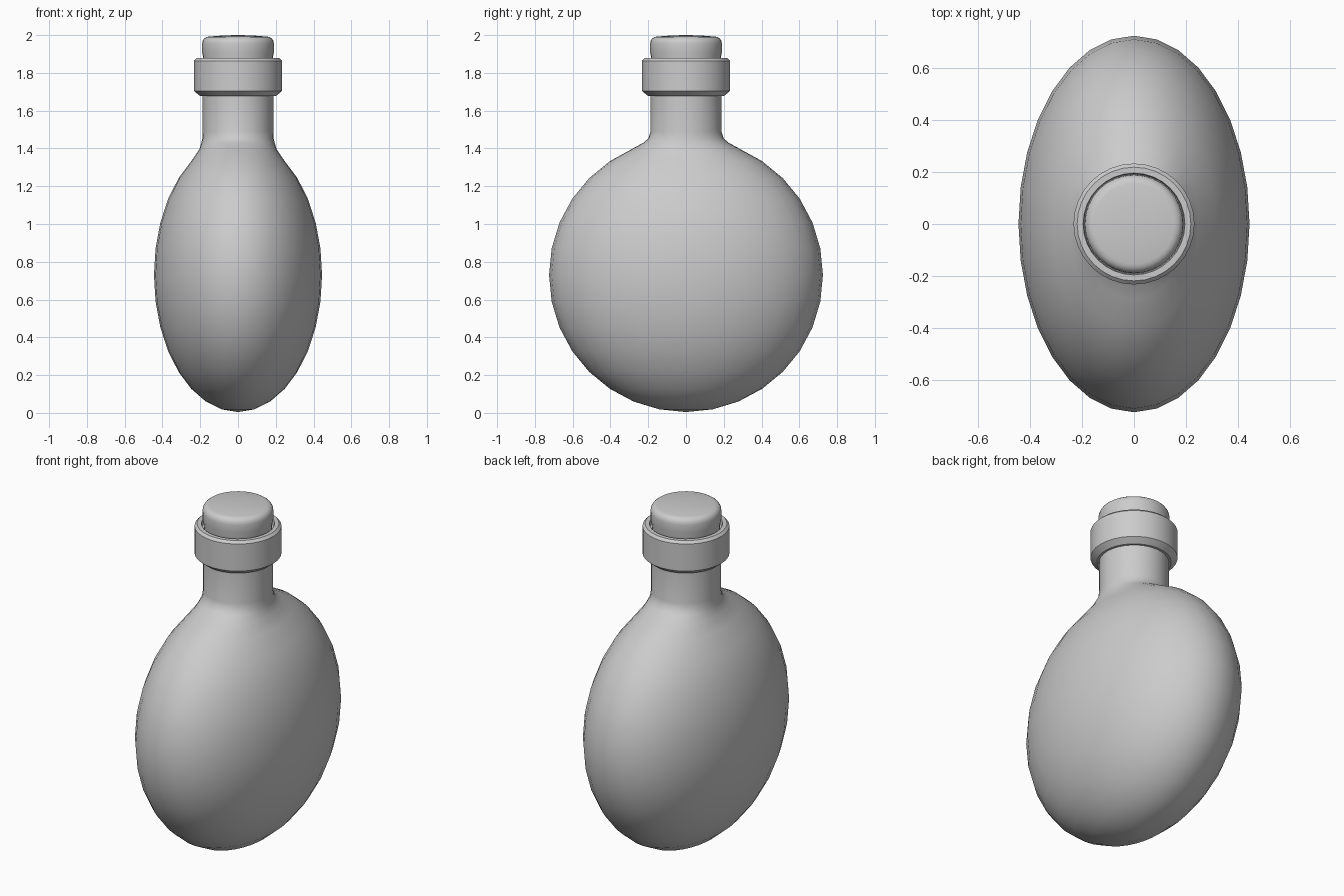
import bpy, bmesh, math

if "Cube" in bpy.data.objects:
    bpy.data.objects.remove(bpy.data.objects["Cube"], do_unlink=True)

SEGMENTS = 32

grey = bpy.data.materials.new("plain grey")
grey.use_nodes = True
COLOUR = (0.6, 0.6, 0.6, 1)
grey.diffuse_color = COLOUR
grey.node_tree.nodes["Principled BSDF"].inputs["Base Color"].default_value = COLOUR


def loft(name, rings, angle=35):
    """Join elliptical rings (rx, ry, z) from bottom to top; close both ends."""
    bm = bmesh.new()
    loops = []
    for rx, ry, z in rings:
        loops.append([bm.verts.new((rx * math.cos(a), ry * math.sin(a), z))
                      for a in (2 * math.pi * i / SEGMENTS for i in range(SEGMENTS))])
    for low, high in zip(loops, loops[1:]):
        for i in range(SEGMENTS):
            j = (i + 1) % SEGMENTS
            bm.faces.new((low[i], low[j], high[j], high[i]))
    bm.faces.new(loops[0][::-1])
    bm.faces.new(loops[-1])
    bmesh.ops.recalc_face_normals(bm, faces=bm.faces)
    mesh = bpy.data.meshes.new(name)
    bm.to_mesh(mesh)
    bm.free()
    mesh.materials.append(grey)
    obj = bpy.data.objects.new(name, mesh)
    bpy.context.collection.objects.link(obj)
    bpy.ops.object.select_all(action='DESELECT')
    obj.select_set(True)
    bpy.context.view_layer.objects.active = obj
    bpy.ops.object.shade_smooth_by_angle(angle=math.radians(angle))
    return obj


def turned(profile):
    return [(r, r, z) for r, z in profile]


# Flattened round flask that blends into a straight neck
WIDE, DEEP, MID = 0.445, 0.725, 0.73
flask = [(0.004, 0.006, MID - DEEP)]
for k in range(1, 14):
    t = math.pi * k / 16
    flask.append((WIDE * math.sin(t), DEEP * math.sin(t), MID - DEEP * math.cos(t)))
flask += [(0.205, 0.29, 1.395), (0.194, 0.226, 1.43), (0.189, 0.2, 1.452),
          (0.187, 0.187, 1.49), (0.187, 0.187, 1.72)]
loft("flask_body", flask, 60)

# Collar with chamfered rims and a shallow mouth
loft("neck_collar", turned([
    (0.18, 1.677), (0.2, 1.677), (0.233, 1.704), (0.233, 1.864),
    (0.219, 1.878), (0.196, 1.878), (0.192, 1.85)]))

# Stopper with a rounded top edge
stopper = [(0.181, 1.83), (0.183, 1.875), (0.19, 1.91), (0.19, 1.955)]
for k in range(1, 5):
    a = math.pi / 2 * k / 4
    stopper.append((0.155 + 0.035 * math.cos(a), 1.955 + 0.037 * math.sin(a)))
stopper += [(0.08, 1.998), (0.01, 2.0)]
loft("stopper", turned(stopper))
